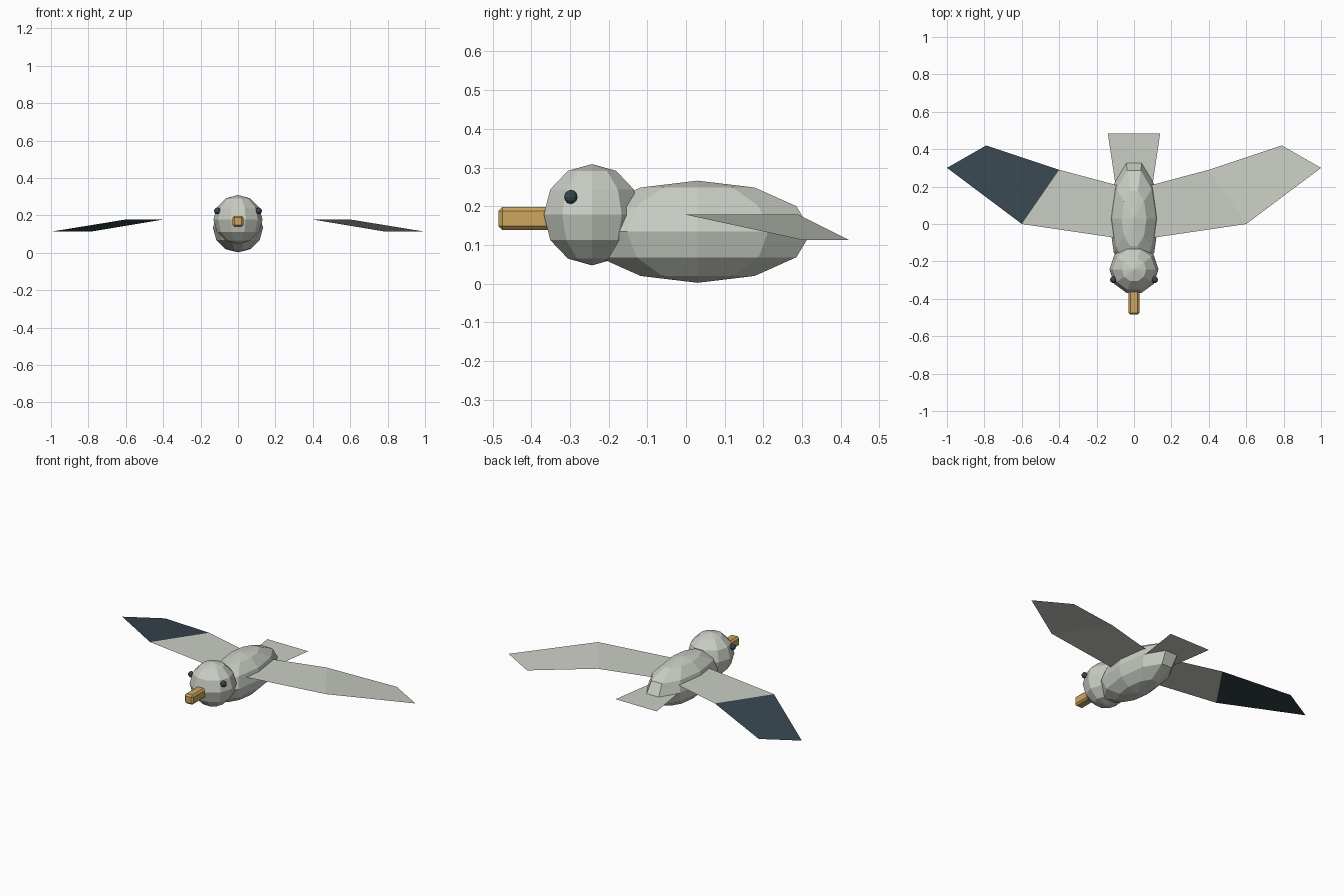
import bpy
import bmesh
import math
from mathutils import Matrix

cube = bpy.data.objects.get("Cube")
if cube:
    bpy.data.objects.remove(cube, do_unlink=True)


def material(name, rgb):
    linear = [((c / 255 + 0.055) / 1.055) ** 2.4 for c in rgb] + [1.0]
    mat = bpy.data.materials.new(name)
    mat.use_nodes = True
    mat.diffuse_color = linear
    bsdf = mat.node_tree.nodes["Principled BSDF"]
    bsdf.inputs["Base Color"].default_value = linear
    bsdf.inputs["Roughness"].default_value = 0.9
    return mat


pale = material("pale_grey", (202, 206, 196))
dark = material("dark_slate", (55, 70, 78))
tan = material("beak_tan", (205, 166, 96))


def add_object(name, bm, *mats):
    mesh = bpy.data.meshes.new(name)
    bm.to_mesh(mesh)
    bm.free()
    for mat in mats:
        mesh.materials.append(mat)
    obj = bpy.data.objects.new(name, mesh)
    bpy.context.collection.objects.link(obj)
    return obj


def ellipsoid(name, centre, radii, mat):
    # Ten-sided faceted ball with a corner pointing forward and back
    bm = bmesh.new()
    bmesh.ops.create_uvsphere(bm, u_segments=10, v_segments=6, radius=1)
    bmesh.ops.transform(bm, verts=bm.verts, matrix=(
        Matrix.Translation(centre) @ Matrix.Diagonal((*radii, 1))
        @ Matrix.Rotation(math.pi / 2, 4, "Z")))
    return add_object(name, bm, mat)


def sheet(name, points, polygons, *mats):
    # Flat panels, each polygon using the next material in turn
    bm = bmesh.new()
    verts = [bm.verts.new(p) for p in points]
    for i, polygon in enumerate(polygons):
        face = bm.faces.new([verts[k] for k in polygon])
        face.material_index = min(i, len(mats) - 1)
        face.normal_update()
        if face.normal.z < 0:
            face.normal_flip()
    return add_object(name, bm, *mats)


# Body and head
ellipsoid("body", (0, 0.03, 0.134), (0.134, 0.31, 0.132), pale)
ellipsoid("head", (0, -0.243, 0.178), (0.131, 0.131, 0.131), pale)

# Eyes
for side, label in ((1, "left"), (-1, "right")):
    ellipsoid(label + "_eye", (side * 0.11, -0.298, 0.224), (0.018,) * 3, dark)

# Beak: a chamfered bar
bm = bmesh.new()
bmesh.ops.create_cube(bm, size=1)
bmesh.ops.transform(bm, verts=bm.verts, matrix=(
    Matrix.Translation((0, -0.395, 0.168)) @ Matrix.Diagonal((0.058, 0.18, 0.059, 1))))
bmesh.ops.bevel(bm, geom=bm.edges[:], offset=0.01, segments=1, affect="EDGES")
add_object("beak", bm, tan)

# Wings: level inner panel, drooping outer panel; only the right tip is dark
wing = [(0.03, -0.084, 0.178), (0.6, 0, 0.178), (0.4, 0.29, 0.178),
        (0.03, 0.191, 0.178), (1, 0.3, 0.113), (0.79, 0.42, 0.113)]
for side, label, tip in ((1, "left", pale), (-1, "right", dark)):
    sheet(label + "_wing", [(side * x, y, z) for x, y, z in wing],
          [(0, 1, 2, 3), (1, 4, 5, 2)], pale, tip)

# Tail fan
sheet("tail", [(-0.09, 0.15, 0.134), (0.09, 0.15, 0.134),
               (0.14, 0.485, 0.134), (-0.14, 0.485, 0.134)], [(0, 1, 2, 3)], pale)
